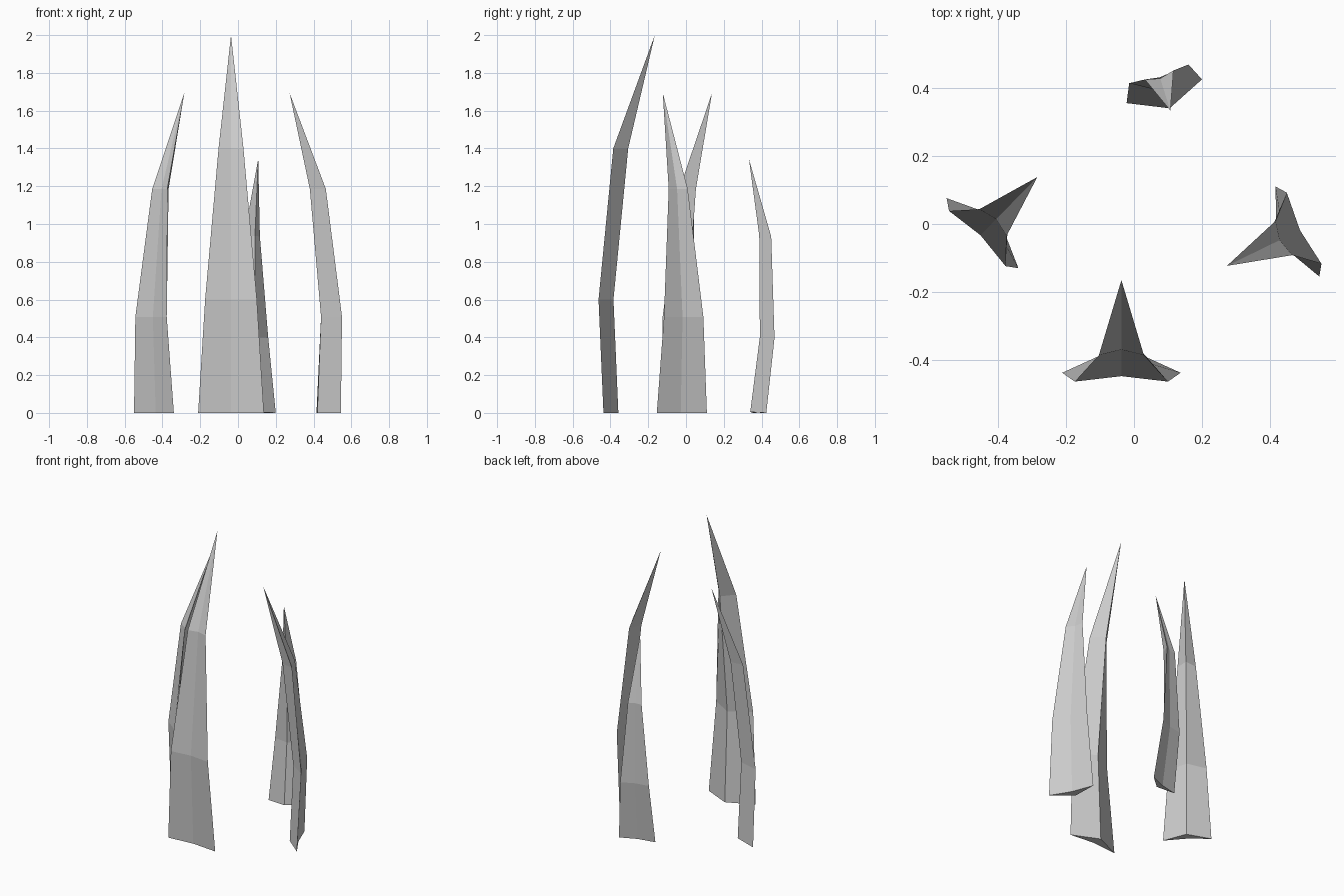
import bpy, bmesh
from math import radians
from mathutils import Matrix

cube = bpy.data.objects.get("Cube")
if cube:
    bpy.data.objects.remove(cube, do_unlink=True)

grey = bpy.data.materials.new("stone_grey")
grey.use_nodes = True
COLOUR = (0.6, 0.6, 0.6, 1)
grey.diffuse_color = COLOUR
grey.node_tree.nodes["Principled BSDF"].inputs["Base Color"].default_value = COLOUR

# Claw rings: height, half width, inward offset of the side corners
RINGS = [(0, 0.174, 0), (0.6, 0.137, -0.026), (1.4, 0.066, 0.052)]
TIP = (0, 0.272, 2.0)
GROOVE, RIDGE = 0.016, 0.079


def claw(name, x, y, scale, turn, tilt=0):
    """Curved spike with a grooved outer face and a ridged inner side (+y)."""
    bm = bmesh.new()
    rings = []
    for z, w, off in RINGS:
        section = [(w, off), (0, off + RIDGE), (-w, off), (0, off + GROOVE)]
        rings.append([bm.verts.new((px, py, z)) for px, py in section])
    tip = bm.verts.new(TIP)
    for i in range(4):
        j = (i + 1) % 4
        for low, high in zip(rings, rings[1:]):
            bm.faces.new((low[i], low[j], high[j], high[i]))
        bm.faces.new((rings[-1][i], rings[-1][j], tip))
    # Base cap in two triangles either side of the ridge
    right, ridge, left, groove = rings[0]
    bm.faces.new((right, groove, ridge))
    bm.faces.new((ridge, groove, left))
    bmesh.ops.recalc_face_normals(bm, faces=bm.faces)
    bm.transform(Matrix.Translation((x, y, 0))
                 @ Matrix.Rotation(radians(turn), 4, 'Z')
                 @ Matrix.Rotation(radians(tilt), 4, 'X')
                 @ Matrix.Scale(scale, 4))
    mesh = bpy.data.meshes.new(name)
    bm.to_mesh(mesh)
    bm.free()
    mesh.materials.append(grey)
    bpy.context.collection.objects.link(bpy.data.objects.new(name, mesh))


claw("front_claw", -0.037, -0.437, 1.0, 0)
claw("left_claw", 0.48, -0.022, 0.847, 116)
claw("right_claw", -0.445, -0.027, 0.847, -44.3)
claw("back_claw", 0.089, 0.39, 0.667, -162.5, tilt=5.2)
